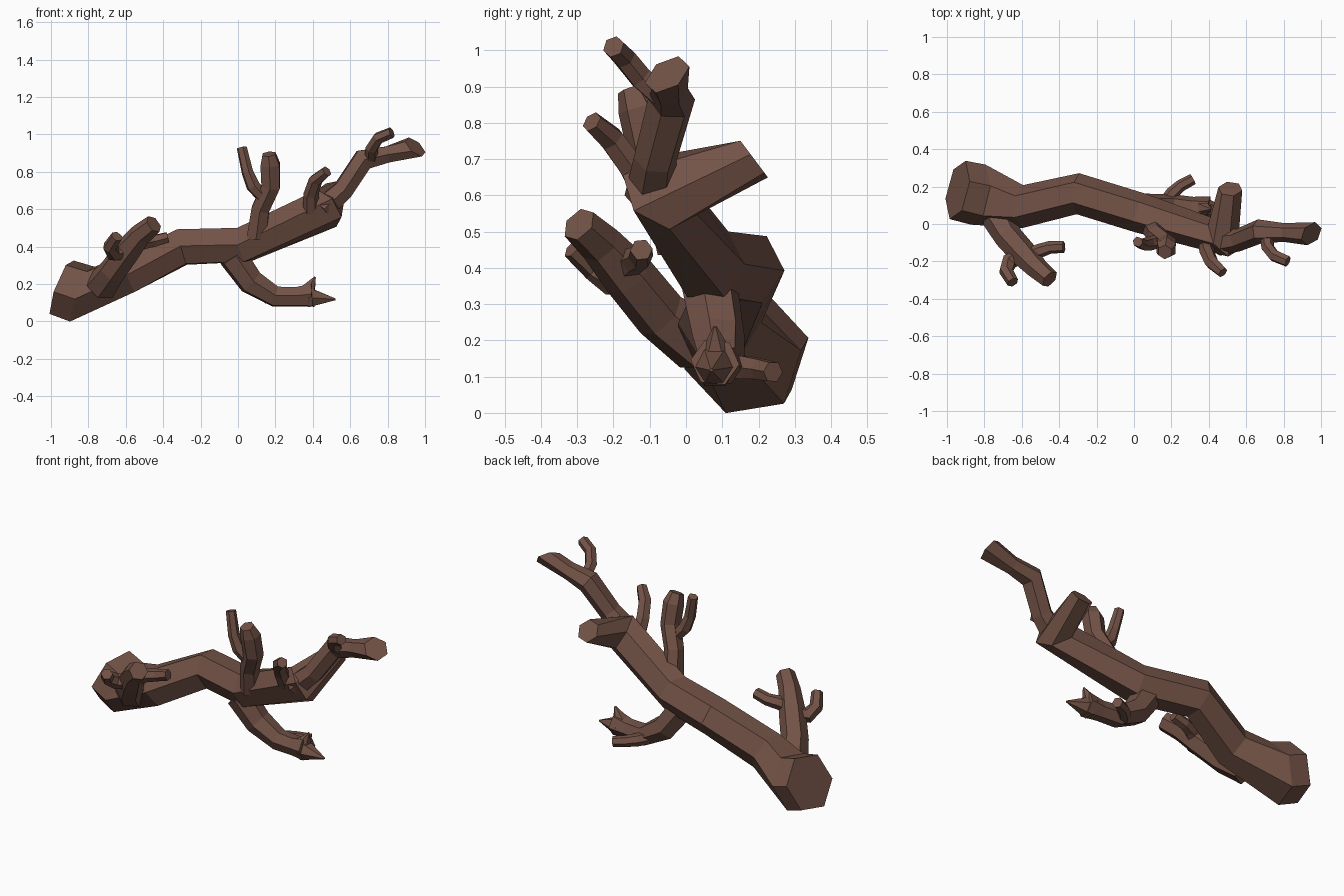
import bpy, bmesh, math
from mathutils import Vector

bark = bpy.data.materials.new("bark")
bark.diffuse_color = (0.17, 0.085, 0.062, 1)


def limb(name, path, tilts=None, sides=6):
    """Flat-faced tube; path holds (x, y, z, radius[, roll in degrees]).
    tilts maps a ring index to its facing direction (-1 is the last ring)."""
    pts = [Vector(p[:3]) for p in path]
    n = len(pts)
    tilts = {k % n: Vector(v).normalized() for k, v in (tilts or {}).items()}
    bm = bmesh.new()
    rings, side = [], None
    for i, p in enumerate(pts):
        a = (p - pts[i - 1]).normalized() if i else None
        b = (pts[i + 1] - p).normalized() if i < n - 1 else None
        t = tilts.get(i) or ((a + b).normalized() if a and b else (a or b))
        if side is None:
            side = Vector((0, 0, 1)).cross(t)
            if side.length < 0.2:
                side = Vector((0, 1, 0))
        side = (side - t * side.dot(t)).normalized()
        up = t.cross(side)
        roll = math.radians(path[i][4]) if len(path[i]) > 4 else 0
        # widen rings at bends so the limb keeps its thickness
        r = path[i][3] / max(0.8, t.dot(a or b))
        rings.append([bm.verts.new(p + r * (
            side * math.cos(roll + k * math.tau / sides) +
            up * math.sin(roll + k * math.tau / sides))) for k in range(sides)])
    for r0, r1 in zip(rings, rings[1:]):
        for k in range(sides):
            m = (k + 1) % sides
            bm.faces.new((r0[k], r0[m], r1[m], r1[k]))
    bm.faces.new(rings[0][::-1])
    bm.faces.new(rings[-1])
    bmesh.ops.recalc_face_normals(bm, faces=bm.faces)
    me = bpy.data.meshes.new(name)
    bm.to_mesh(me)
    bm.free()
    me.materials.append(bark)
    ob = bpy.data.objects.new(name, me)
    bpy.context.collection.objects.link(ob)
    return ob


# Trunk, ending in a stub that turns sharply to the back
limb("trunk", [(-.943, .182, .183, .163, 9), (-.833, .157, .146, .167, 9),
               (-.595, .093, .248, .112, 4), (-.30, .162, .398, .104),
               (.03, .06, .41, .105), (.475, -.075, .605, .092),
               (.515, .188, .70, .062)],
     tilts={0: (.93, -.2, -.36), 1: (.93, -.17, -.36), -1: (0, .8, .6)})

# Upper branch rising from the trunk end
limb("top_branch", [(.45, -.10, .60, .07), (.56, -.085, .70, .06),
                    (.67, -.04, .865, .06), (.80, -.045, .893, .05),
                    (.948, -.052, .933, .055)], tilts={-1: (.6, -.45, .68)})
limb("top_twig", [(.71, -.05, .86, .036), (.715, -.125, .925, .034),
                  (.75, -.17, .98, .032), (.822, -.20, 1.01, .031)])

# Small bent twig near the trunk end
limb("end_twig", [(.39, -.10, .59, .045), (.39, -.15, .68, .04),
                  (.415, -.205, .755, .037), (.475, -.26, .803, .03)])

# Upright branch in the middle
limb("upright_branch", [(.10, -.02, .45, .06), (.12, -.06, .60, .054),
                        (.175, -.105, .72, .055), (.172, -.13, .84, .058),
                        (.165, -.15, .895, .04)])
limb("upright_twig", [(.14, -.09, .66, .036), (.08, -.105, .725, .038),
                      (.05, -.11, .80, .032), (.02, -.095, .93, .028)])

# Hanging branch with a split end
limb("lower_branch", [(-.03, .065, .35, .08), (.07, .09, .21, .072),
                      (.20, .10, .133, .058), (.31, .09, .132, .056),
                      (.40, .08, .14, .068)])
limb("lower_split_long", [(.38, .08, .128, .06), (.522, .07, .118, .005)])
limb("lower_split_short", [(.36, .085, .14, .06), (.412, .08, .238, .005)])
limb("lower_twig", [(.16, .10, .13, .038), (.205, .165, .125, .036),
                    (.25, .205, .12, .032), (.315, .24, .113, .03)])

# Forward branch near the thick end, with two twigs
limb("front_branch", [(-.73, .04, .19, .088), (-.67, -.07, .27, .075),
                      (-.59, -.16, .38, .073), (-.52, -.235, .465, .06),
                      (-.45, -.295, .52, .052)])
limb("front_twig_left", [(-.59, -.16, .37, .04), (-.665, -.20, .365, .04),
                         (-.685, -.25, .40, .036), (-.648, -.312, .455, .032)])
limb("front_twig_right", [(-.58, -.18, .39, .04), (-.51, -.145, .42, .038),
                          (-.45, -.125, .43, .034), (-.375, -.123, .45, .031)])
